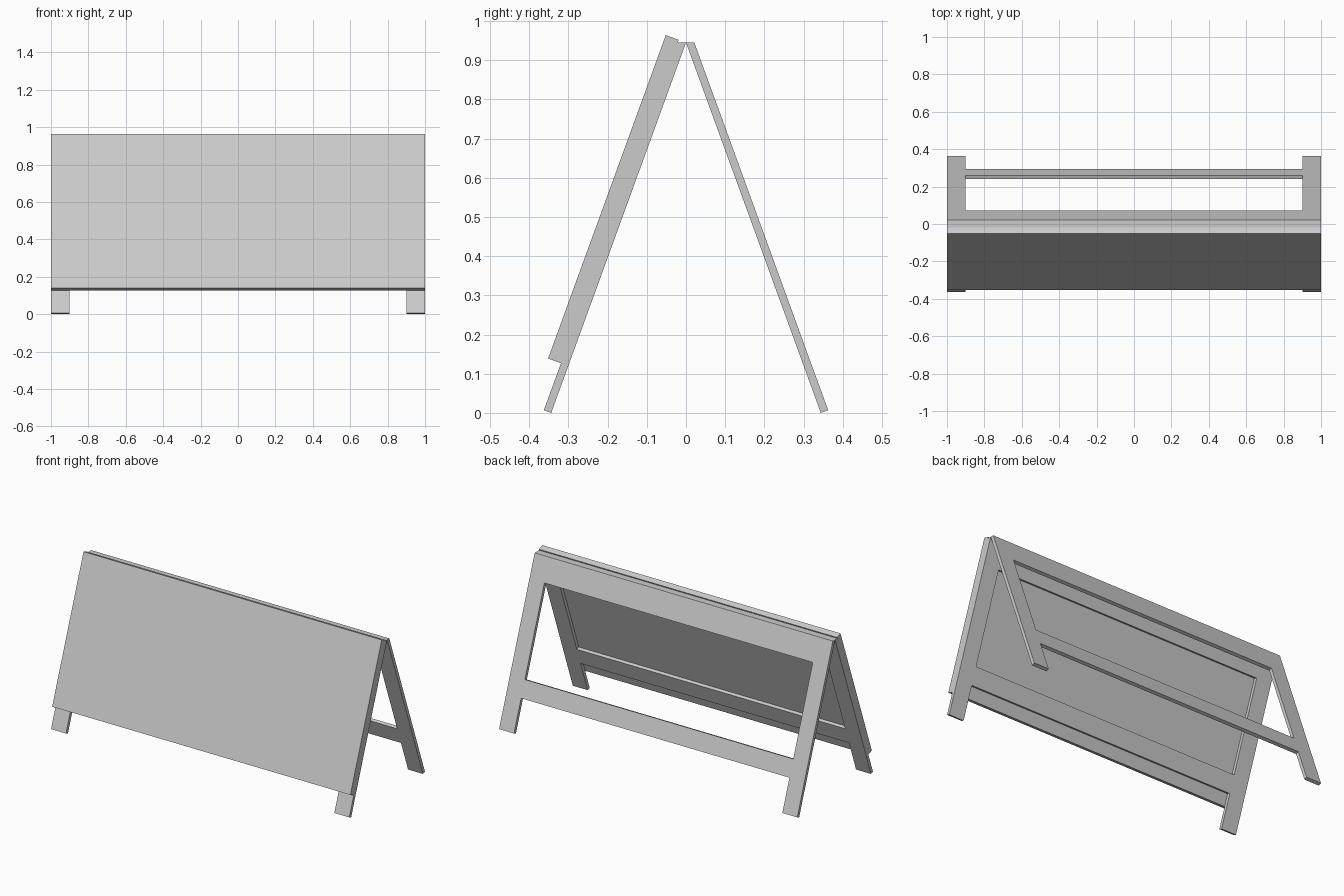
import bpy, bmesh, math
from mathutils import Vector

if "Cube" in bpy.data.objects:
    bpy.data.objects.remove(bpy.data.objects["Cube"], do_unlink=True)

TILT = math.radians(20)
RIDGE = 0.945                      # height of the hinge line
LENGTH = RIDGE / math.cos(TILT)    # slope length down to the floor
FRAME = 0.02                       # frame thickness
BOARD = 0.035                      # sign board thickness

grey = bpy.data.materials.new("plain_grey")
grey.use_nodes = True
colour = (0.6, 0.6, 0.6, 1)
grey.diffuse_color = colour
grey.node_tree.nodes["Principled BSDF"].inputs["Base Color"].default_value = colour


def on_slope(x, down, out, side):
    """Point at a distance down the slope and outward from it."""
    return Vector((x,
                   side * (down * math.sin(TILT) + out * math.cos(TILT)),
                   RIDGE - down * math.cos(TILT) + out * math.sin(TILT)))


def slab(name, columns, rows, holes, inner, outer, side, level_top=False):
    """Leaning slab made of a cell grid, leaving out the hole cells."""
    bm = bmesh.new()
    grid = [[bm.verts.new((x, d, inner)) for x in columns] for d in rows]
    for r in range(len(rows) - 1):
        for c in range(len(columns) - 1):
            if (r, c) not in holes:
                bm.faces.new((grid[r][c], grid[r][c + 1],
                              grid[r + 1][c + 1], grid[r + 1][c]))
    bmesh.ops.delete(bm, geom=[v for v in bm.verts if not v.link_faces], context='VERTS')
    # Extrude to thickness
    made = bmesh.ops.extrude_face_region(bm, geom=bm.faces[:])["geom"]
    for v in made:
        if isinstance(v, bmesh.types.BMVert):
            v.co.z = outer
    # Lean onto the slope, cutting the top edge level where asked
    for v in bm.verts:
        x, down, out = v.co
        if level_top and down < 0.001:
            down = out * math.tan(TILT)
        v.co = on_slope(x, down, out, side)
    bmesh.ops.recalc_face_normals(bm, faces=bm.faces[:])
    mesh = bpy.data.meshes.new(name)
    bm.to_mesh(mesh)
    bm.free()
    mesh.materials.append(grey)
    obj = bpy.data.objects.new(name, mesh)
    bpy.context.collection.objects.link(obj)
    return obj


# Two matching frames: stiles, top rail, opening, lower rail, open feet
columns = [-1, -0.9, 0.9, 1]
rows = [0, 0.153, 0.7, 0.806, LENGTH]
for name, side in (("front_frame", -1), ("back_frame", 1)):
    slab(name, columns, rows, {(1, 1), (3, 1)}, 0, FRAME, side, level_top=True)

# Solid board fixed to the outside of the front frame
slab("sign_board", [-1, 1], [0, 0.878], set(), FRAME, FRAME + BOARD, -1)
